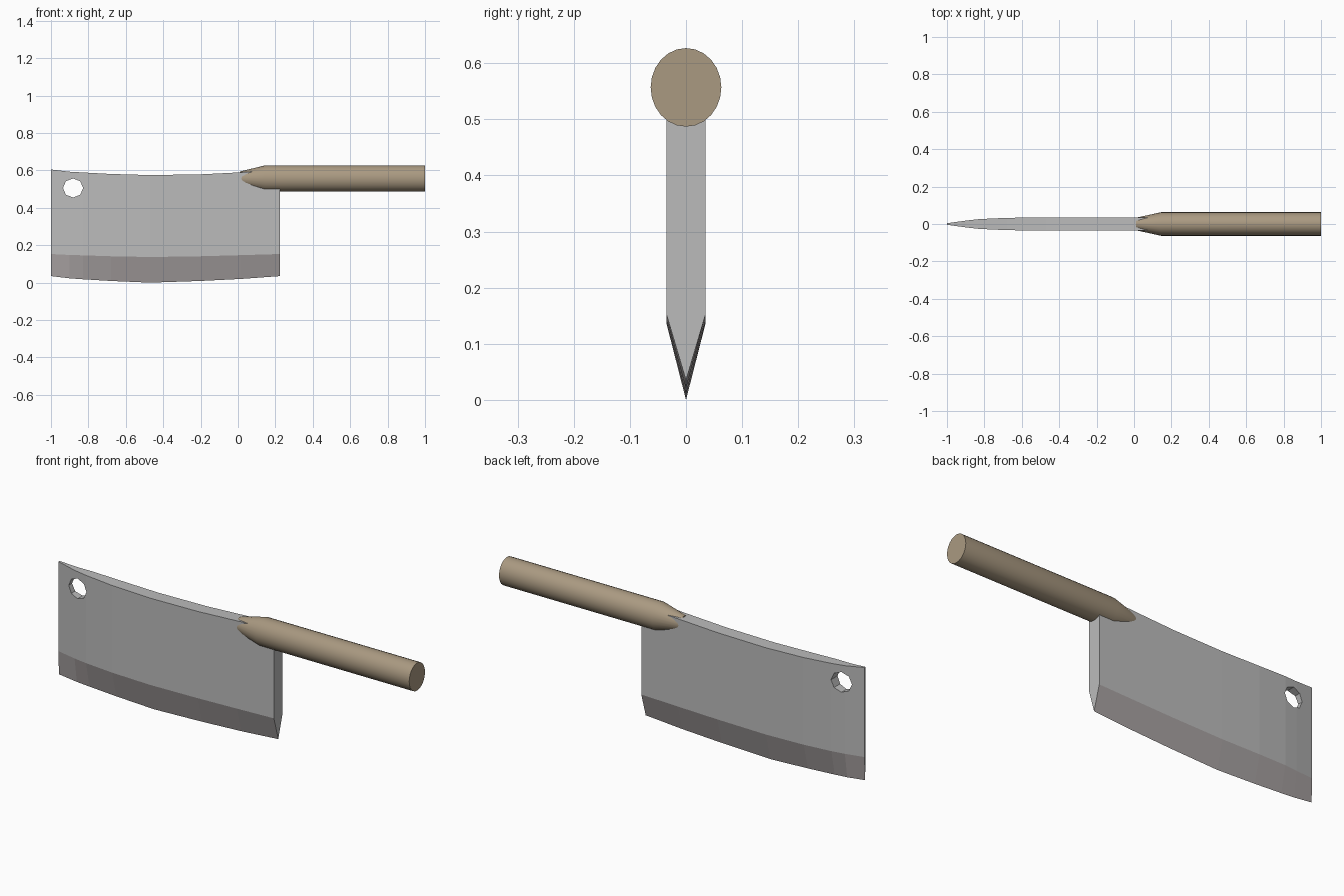
import bpy, bmesh
from math import sin, cos, pi, radians

if "Cube" in bpy.data.objects:
    bpy.data.objects.remove(bpy.data.objects["Cube"])


def material(name, color):
    m = bpy.data.materials.new(name)
    m.diffuse_color = (*color, 1)
    m.use_nodes = True
    m.node_tree.nodes["Principled BSDF"].inputs["Base Color"].default_value = m.diffuse_color
    return m


def loft(name, rings):
    """Skin a row of matching closed rings and cap both ends."""
    bm = bmesh.new()
    rows = [[bm.verts.new(p) for p in r] for r in rings]
    n = len(rows[0])
    for a, b in zip(rows, rows[1:]):
        for i in range(n):
            j = (i + 1) % n
            bm.faces.new((a[i], a[j], b[j], b[i]))
    bm.faces.new(rows[0])
    bm.faces.new(rows[-1])
    bmesh.ops.recalc_face_normals(bm, faces=bm.faces)
    mesh = bpy.data.meshes.new(name)
    bm.to_mesh(mesh)
    bm.free()
    obj = bpy.data.objects.new(name, mesh)
    bpy.context.collection.objects.link(obj)
    return obj


# Blade: x, spine z, bevel z, cutting edge z, half thickness
stations = [
    (-1.00, .605, .153, .035, .004),
    (-0.90, .593, .148, .023, .018),
    (-0.83, .589, .146, .018, .026),
    (-0.68, .581, .141, .009, .033),
    (-0.47, .575, .137, .000, .035),
    (-0.20, .579, .141, .009, .035),
    (0.02, .590, .147, .020, .035),
    (0.225, .603, .153, .035, .035),
]
blade = loft("blade", [
    [(x, -h, top), (x, -h, mid), (x, 0, low), (x, h, mid), (x, h, top)]
    for x, top, mid, low, h in stations])

# Ground cutting edge in a warmer grey
steel = material("steel", (.5, .5, .5))
edge = material("edge_steel", (.40, .37, .37))
blade.data.materials.append(steel)
blade.data.materials.append(edge)
for f in blade.data.polygons:
    if f.center.z < .16 and abs(f.normal.x) < .9:
        f.material_index = 1

# Hanging hole near the tip
cutter = loft("hole_cutter", [
    [(-.882 + .054 * cos(i * pi / 4), y, .506 + .051 * sin(i * pi / 4))
     for i in range(8)] for y in (-.1, .1)])
cutter.data.materials.append(steel)
cut = blade.modifiers.new("hole", 'BOOLEAN')
cut.object = cutter
cut.operation = 'DIFFERENCE'
cut.solver = 'EXACT'
bpy.context.view_layer.objects.active = blade
blade.select_set(True)
bpy.ops.object.modifier_apply(modifier=cut.name)
bpy.data.objects.remove(cutter)
blade.select_set(False)

# Handle: oval rod with a tapered collar running into the blade
SIDES = 24
handle = loft("handle", [
    [(x, .063 * s * cos(i * 2 * pi / SIDES), .557 + .07 * s * sin(i * 2 * pi / SIDES))
     for i in range(SIDES)]
    for x, s in ((.01, .53), (.145, 1), (1, 1))])
handle.data.materials.append(material("wood", (.40, .32, .22)))
bpy.context.view_layer.objects.active = handle
handle.select_set(True)
bpy.ops.object.shade_smooth_by_angle(angle=radians(30))
